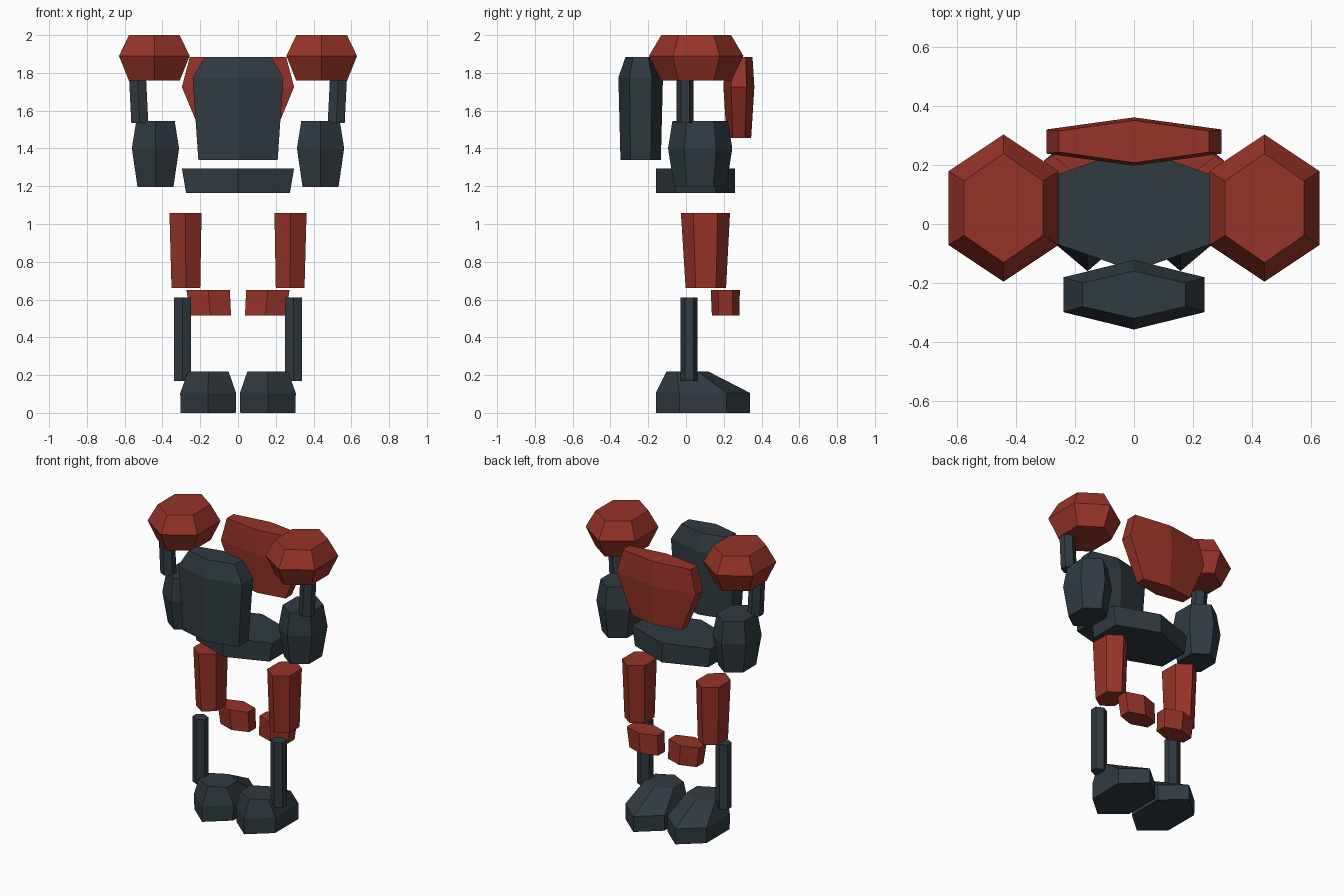
import bpy
import bmesh
from math import sin, cos, radians

cube = bpy.data.objects.get("Cube")
if cube:
    bpy.data.objects.remove(cube, do_unlink=True)


def material(name, color):
    mat = bpy.data.materials.new(name)
    mat.use_nodes = True
    mat.diffuse_color = color
    mat.node_tree.nodes["Principled BSDF"].inputs["Base Color"].default_value = color
    return mat


RED = material("brick red", (0.31, 0.033, 0.021, 1))
DARK = material("dark slate", (0.030, 0.043, 0.053, 1))


def hex_loft(name, mat, rings, side=1):
    """Six-sided loft; each ring is (z, centre x, centre y, half width, half depth)."""
    bm = bmesh.new()
    loops = []
    for z, cx, cy, rx, ry in rings:
        loop = []
        for i in range(6):
            a = radians(30 + 60 * i)
            x = cx + rx * cos(a) / cos(radians(30))
            loop.append(bm.verts.new((side * x, cy + ry * sin(a), z)))
        loops.append(loop)
    for low, high in zip(loops, loops[1:]):
        for i in range(6):
            j = (i + 1) % 6
            bm.faces.new((low[i], low[j], high[j], high[i]))
    bm.faces.new(loops[0])
    bm.faces.new(loops[-1])
    bmesh.ops.recalc_face_normals(bm, faces=bm.faces)
    mesh = bpy.data.meshes.new(name)
    bm.to_mesh(mesh)
    bm.free()
    mesh.materials.append(mat)
    bpy.context.collection.objects.link(bpy.data.objects.new(name, mesh))


def pair(name, mat, rings):
    hex_loft("left_" + name, mat, rings, 1)
    hex_loft("right_" + name, mat, rings, -1)


# Torso: chest plate, back plate and pelvis
hex_loft("chest_plate", DARK, [(1.34, 0, -0.24, 0.21, 0.107),
                               (1.775, 0, -0.24, 0.24, 0.118),
                               (1.885, 0, -0.24, 0.175, 0.08)])
hex_loft("back_plate", RED, [(1.455, 0, 0.28, 0.185, 0.065),
                             (1.725, 0, 0.28, 0.297, 0.082),
                             (1.885, 0, 0.28, 0.255, 0.072)])
hex_loft("pelvis", DARK, [(1.165, 0, 0.05, 0.275, 0.21),
                          (1.295, 0, 0.05, 0.297, 0.21)])

# Arms
pair("shoulder", RED, [(1.76, 0.443, 0.054, 0.135, 0.187),
                       (1.89, 0.443, 0.054, 0.187, 0.25),
                       (2.0, 0.443, 0.054, 0.134, 0.185)])
pair("upper_arm", DARK, [(1.535, 0.52, -0.005, 0.045, 0.045),
                         (1.80, 0.533, -0.005, 0.045, 0.045)])
pair("forearm", DARK, [(1.195, 0.437, 0.075, 0.095, 0.138),
                       (1.40, 0.437, 0.075, 0.125, 0.17),
                       (1.545, 0.437, 0.075, 0.102, 0.147)])

# Legs
pair("thigh", RED, [(0.66, 0.276, 0.105, 0.076, 0.107),
                    (1.057, 0.278, 0.103, 0.085, 0.13)])
pair("knee_guard", RED, [(0.515, 0.145, 0.21, 0.108, 0.073),
                         (0.65, 0.158, 0.208, 0.115, 0.077)])
pair("shin", DARK, [(0.17, 0.295, 0.017, 0.045, 0.045),
                    (0.61, 0.295, 0.017, 0.045, 0.045)])
pair("foot", DARK, [(0, 0.158, 0.09, 0.146, 0.25),
                    (0.105, 0.158, 0.09, 0.148, 0.25),
                    (0.22, 0.157, 0.007, 0.107, 0.11)])
